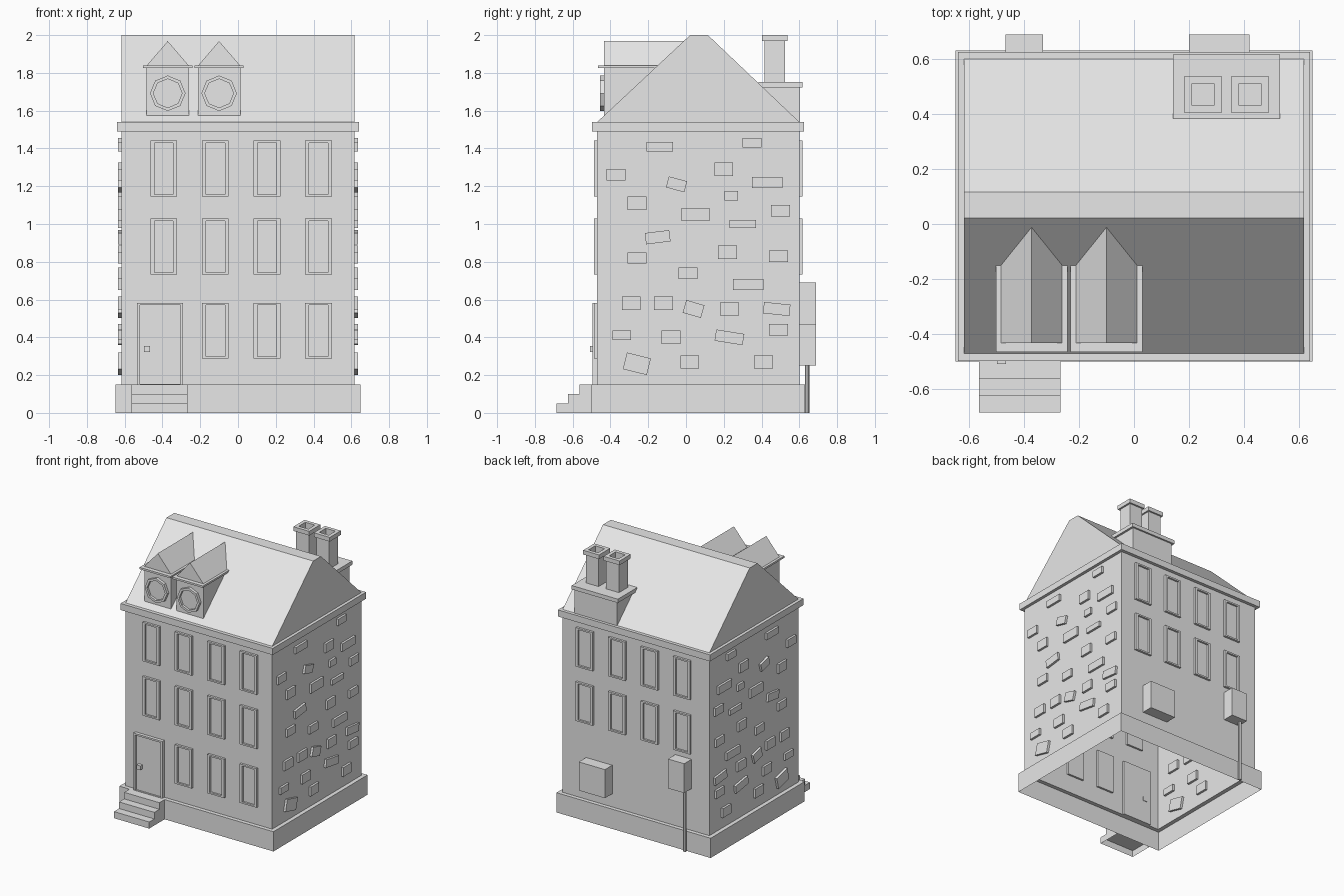
import bpy
import bmesh
from math import sin, cos, pi, radians

cube = bpy.data.objects.get("Cube")
if cube:
    bpy.data.objects.remove(cube, do_unlink=True)

# One plain material for the whole house
grey = bpy.data.materials.new("light_grey")
grey.use_nodes = True
colour = (0.8, 0.8, 0.8, 1)
grey.diffuse_color = colour
grey.node_tree.nodes["Principled BSDF"].inputs["Base Color"].default_value = colour


def loft(name, rings, cap_start=True, cap_end=True):
    """Join rings of equal length with quads, optionally closing the ends."""
    bm = bmesh.new()
    loops = [[bm.verts.new(point) for point in ring] for ring in rings]
    count = len(loops[0])
    for lower, upper in zip(loops, loops[1:]):
        for i in range(count):
            j = (i + 1) % count
            bm.faces.new((lower[i], lower[j], upper[j], upper[i]))
    if cap_start:
        bm.faces.new(loops[0][::-1])
    if cap_end:
        bm.faces.new(loops[-1])
    bmesh.ops.recalc_face_normals(bm, faces=bm.faces[:])
    mesh = bpy.data.meshes.new(name)
    bm.to_mesh(mesh)
    bm.free()
    mesh.materials.append(grey)
    obj = bpy.data.objects.new(name, mesh)
    bpy.context.scene.collection.objects.link(obj)
    return obj


def rect(a0, a1, b0, b1):
    return [(a0, b0), (a1, b0), (a1, b1), (a0, b1)]


def octagon(cx, cz, radius):
    return [(cx + radius * sin(i * pi / 4), cz + radius * cos(i * pi / 4)) for i in range(8)]


def flat_ring(outline, z):
    return [(x, y, z) for x, y in outline]


def upright_ring(outline, y):
    return [(x, y, z) for x, z in outline]


def box(name, x0, x1, y0, y1, z0, z1, bottom=True):
    outline = rect(x0, x1, y0, y1)
    return loft(name, [flat_ring(outline, z0), flat_ring(outline, z1)], cap_start=bottom)


def framed_panel(name, outer, inner, back, front, recess):
    """A raised frame with a sunken panel, standing in the xz plane."""
    return loft(name, [upright_ring(outer, back), upright_ring(outer, front),
                       upright_ring(inner, front), upright_ring(inner, recess)])


# Hollow shell: plinth, walls, eaves and steep roof, open underneath
FRONT, BACK, SIDE = -0.47, 0.60, 0.617
plinth = rect(-0.648, 0.648, -0.5, 0.63)
wall = rect(-SIDE, SIDE, FRONT, BACK)
eave = rect(-0.64, 0.64, -0.497, 0.625)
ridge = rect(-SIDE, SIDE, 0.022, 0.116)
loft("house_shell", [
    flat_ring(plinth, 0), flat_ring(plinth, 0.15), flat_ring(wall, 0.15),
    flat_ring(wall, 1.49), flat_ring(eave, 1.49), flat_ring(eave, 1.54),
    flat_ring(wall, 1.54), flat_ring(ridge, 2)], cap_start=False)


# Windows, with the door taking one place on the ground floor
def window(name, x, z, surface, out):
    framed_panel(name,
                 rect(x - 0.071, x + 0.071, z - 0.148, z + 0.148),
                 rect(x - 0.05, x + 0.05, z - 0.136, z + 0.136),
                 surface - out * 0.015, surface + out * 0.017, surface + out * 0.003)


for column in range(4):
    x = -0.393 + 0.273 * column
    for floor, z in enumerate((0.435, 0.88, 1.293)):
        if floor or column:
            window(f"front_window_{floor}_{column}", x, z, FRONT, -1)
        if floor:
            window(f"back_window_{floor}_{column}", x, z, BACK, 1)

# Door, knob and steps
framed_panel("front_door", rect(-0.534, -0.29, 0.15, 0.583),
             rect(-0.518, -0.304, 0.153, 0.57), -0.455, -0.495, -0.482)
box("door_knob", -0.497, -0.465, -0.508, -0.45, 0.323, 0.355)
for i in range(3):
    box(f"step_{i}", -0.563, -0.267, -0.685 + 0.061 * i, -0.5,
        0.05 * i, 0.05 * (i + 1), bottom=i > 0)

# Two dormers with octagonal windows
for label, x in (("right", -0.372), ("left", -0.1)):
    profile = [(-0.433, 1.565), (-0.433, 1.83), (-0.15, 1.83)]
    loft(f"{label}_dormer_body",
         [[(x + side * 0.112, y, z) for y, z in profile] for side in (-1, 1)])
    box(f"{label}_dormer_eave", x - 0.13, x + 0.13, -0.465, -0.148, 1.825, 1.839)
    loft(f"{label}_dormer_roof", [
        [(x - 0.112, y, 1.838), (x + 0.112, y, 1.838), (x, top, 1.968)]
        for y, top in ((-0.433, -0.433), (-0.15, -0.011))])
    framed_panel(f"{label}_dormer_window", octagon(x, 1.692, 0.094),
                 octagon(x, 1.692, 0.076), -0.42, -0.455, -0.437)

# Chimney block, cap and two hollow stacks
box("chimney_block", 0.158, 0.514, 0.40, 0.603, 1.53, 1.73)
box("chimney_cap", 0.142, 0.53, 0.383, 0.616, 1.722, 1.751)
for label, x in (("right", 0.25), ("left", 0.422)):
    rings = []
    for half, z in ((0.054, 1.74), (0.054, 1.968), (0.067, 1.968),
                    (0.067, 2), (0.04, 2), (0.04, 1.9)):
        rings.append(flat_ring(rect(x - half, x + half, 0.47 - half, 0.47 + half), z))
    loft(f"{label}_chimney_stack", rings)

# Utility boxes and drain pipe on the back wall
box("low_wall_box", 0.20, 0.42, 0.58, 0.688, 0.25, 0.467)
box("high_wall_box", -0.466, -0.33, 0.58, 0.688, 0.467, 0.69)
loft("drain_pipe", [flat_ring(octagon(-0.44, 0.641, 0.012), z) for z in (0, 0.48)])

# Raised bricks on both side walls: depth, height, width, thickness in hundredths
bricks = [
    (-14, 141, 14, 5), (35, 143, 10, 5), (20, 129, 10, 7), (-37, 126, 10, 6),
    (-5, 121, 10, 6), (43, 122, 16, 6), (24, 115, 7, 5), (-26, 111, 10, 7),
    (5, 105, 15, 7), (50, 107, 10, 6), (30, 100, 14, 4), (-15, 93, 13, 6),
    (22, 85, 10, 7), (-26, 82, 10, 6), (49, 83, 10, 6), (1, 74, 10, 6),
    (33, 68, 16, 6), (-29, 58, 10, 7), (-12, 58, 10, 7), (4, 55, 10, 7),
    (23, 55, 10, 7), (48, 55, 14, 6), (-34, 41, 10, 5), (-8, 40, 10, 7),
    (23, 40, 15, 6), (49, 44, 10, 6), (-26, 26, 13, 9), (2, 27, 10, 7),
    (41, 27, 10, 7)]
tilts = {4: -15, 11: 7, 19: -16, 21: -6, 24: -9, 26: -14}
for label, side in (("left", 1), ("right", -1)):
    for i, brick in enumerate(bricks):
        y, z, w, h = (value / 100 for value in brick)
        angle = radians(tilts.get(i, 0))
        corners = [(y + a * cos(angle) - b * sin(angle), z + a * sin(angle) + b * cos(angle))
                   for a, b in rect(-w / 2, w / 2, -h / 2, h / 2)]
        loft(f"{label}_brick_{i}",
             [[(side * x, b, c) for b, c in corners] for x in (0.6, 0.634)])
